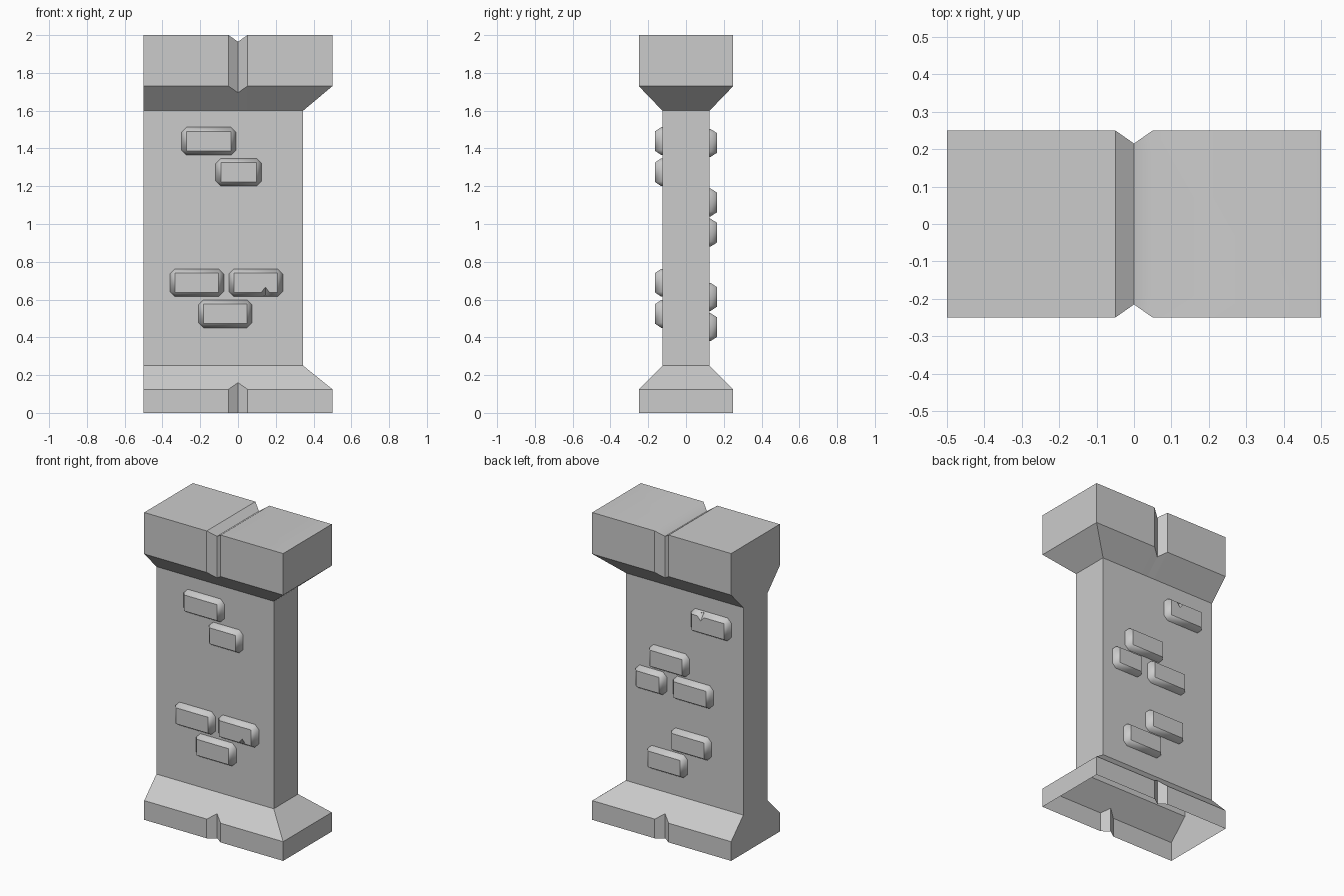
import bpy, bmesh
from math import radians

if "Cube" in bpy.data.objects:
    bpy.data.objects.remove(bpy.data.objects["Cube"])

D = 0.035   # crack depth
H = 0.05    # crack half width


def make_object(name, bm):
    bmesh.ops.recalc_face_normals(bm, faces=bm.faces)
    me = bpy.data.meshes.new(name)
    bm.to_mesh(me)
    bm.free()
    ob = bpy.data.objects.new(name, me)
    bpy.context.collection.objects.link(ob)
    return ob


def hull(name, points):
    bm = bmesh.new()
    for p in points:
        bm.verts.new(p)
    bmesh.ops.convex_hull(bm, input=bm.verts[:])
    bmesh.ops.dissolve_limit(bm, angle_limit=0.01, verts=bm.verts[:], edges=bm.edges[:])
    return make_object(name, bm)


# Wall: stacked outlines, flush on the left end, open underneath
bm = bmesh.new()


def ring(z, xr, y, d, zn):
    half = [(-0.5, y, z), (-H, y, z), (0, y - d, zn), (H, y, z), (xr, y, z)]
    pts = [(a, -b, c) for a, b, c in half] + half[::-1]
    return [bm.verts.new(p) for p in pts]


rings = [ring(*r) for r in (
    (0, 0.5, 0.25, D, 0),
    (0.125, 0.5, 0.25, D, 0.125 + D),
    (0.25, 0.345, 0.125, 0, 0.25),
    (1.6, 0.345, 0.125, 0, 1.6),
    (1.73, 0.5, 0.25, D, 1.73 - D),
    (2.0, 0.5, 0.25, D, 2.0 - D))]
for lo, hi in zip(rings, rings[1:]):
    for i in range(10):
        j = (i + 1) % 10
        bm.faces.new((lo[i], lo[j], hi[j], hi[i]))

# Top with the crack running across it
t = rings[-1]
a, b, c, e = [bm.verts.new((x, y, 2)) for x in (-H, H) for y in (-0.175, 0.175)]
for f in ((t[0], t[1], a, b, t[8], t[9]), (t[1], t[2], a), (a, t[2], t[7], b), (b, t[7], t[8])):
    bm.faces.new(f)
for f in ((t[3], t[4], t[5], t[6], e, c), (t[3], c, t[2]), (t[7], e, t[6]), (c, e, t[7], t[2])):
    bm.faces.new(f).smooth = True
make_object("wall", bm)


# Raised bricks: octagonal foot tapering to a rectangular face
def brick(name, x0, x1, z0, z1, side):
    k = 0.027
    pts = []
    for y in (0.11, 0.13):
        for x, dx in ((x0, k), (x1, -k)):
            for z, dz in ((z0, k), (z1, -k)):
                pts += [(x + dx, side * y, z), (x, side * y, z + dz)]
    pts += [(x, side * 0.164, z) for x in (x0 + k, x1 - k) for z in (z0 + 0.022, z1 - 0.022)]
    return hull(name, pts)


# Chip knocked out of a brick edge
def chip(ob, x, y, z):
    r, h = 0.035, 0.045
    cut = hull("chip_cutter", [(x - r, y, z), (x + r, y, z), (x, y - r, z),
                               (x, y + r, z), (x, y, z - h), (x, y, z + h)])
    cut.hide_render = True
    m = ob.modifiers.new("chip", 'BOOLEAN')
    m.operation = 'DIFFERENCE'
    m.solver = 'EXACT'
    m.object = cut
    bpy.context.view_layer.objects.active = ob
    bpy.ops.object.modifier_apply(modifier=m.name)
    bpy.data.objects.remove(cut)


front = [(-0.30, -0.01, 1.365), (-0.118, 0.125, 1.20), (-0.36, -0.075, 0.615),
         (-0.21, 0.075, 0.45), (-0.048, 0.237, 0.615)]
back = [(-0.113, 0.173, 1.04), (0.051, 0.273, 0.88), (-0.285, 0.001, 0.88),
        (-0.271, 0.015, 0.54), (-0.099, 0.187, 0.38), (-0.414, -0.128, 1.355)]
bricks = []
for word, side, rows in (("front", -1, front), ("back", 1, back)):
    for i, (x0, x1, z) in enumerate(rows):
        bricks.append(brick(f"{word}_brick_{i + 1}", x0, x1, z, z + 0.148, side))
chip(bricks[len(front) - 1], 0.145, -0.165, 0.622)
chip(bricks[-1], -0.22, 0.165, 1.495)

# Soft brick edges
bpy.ops.object.select_all(action='DESELECT')
for ob in bricks:
    ob.select_set(True)
bpy.context.view_layer.objects.active = bricks[0]
bpy.ops.object.shade_smooth_by_angle(angle=radians(48))
